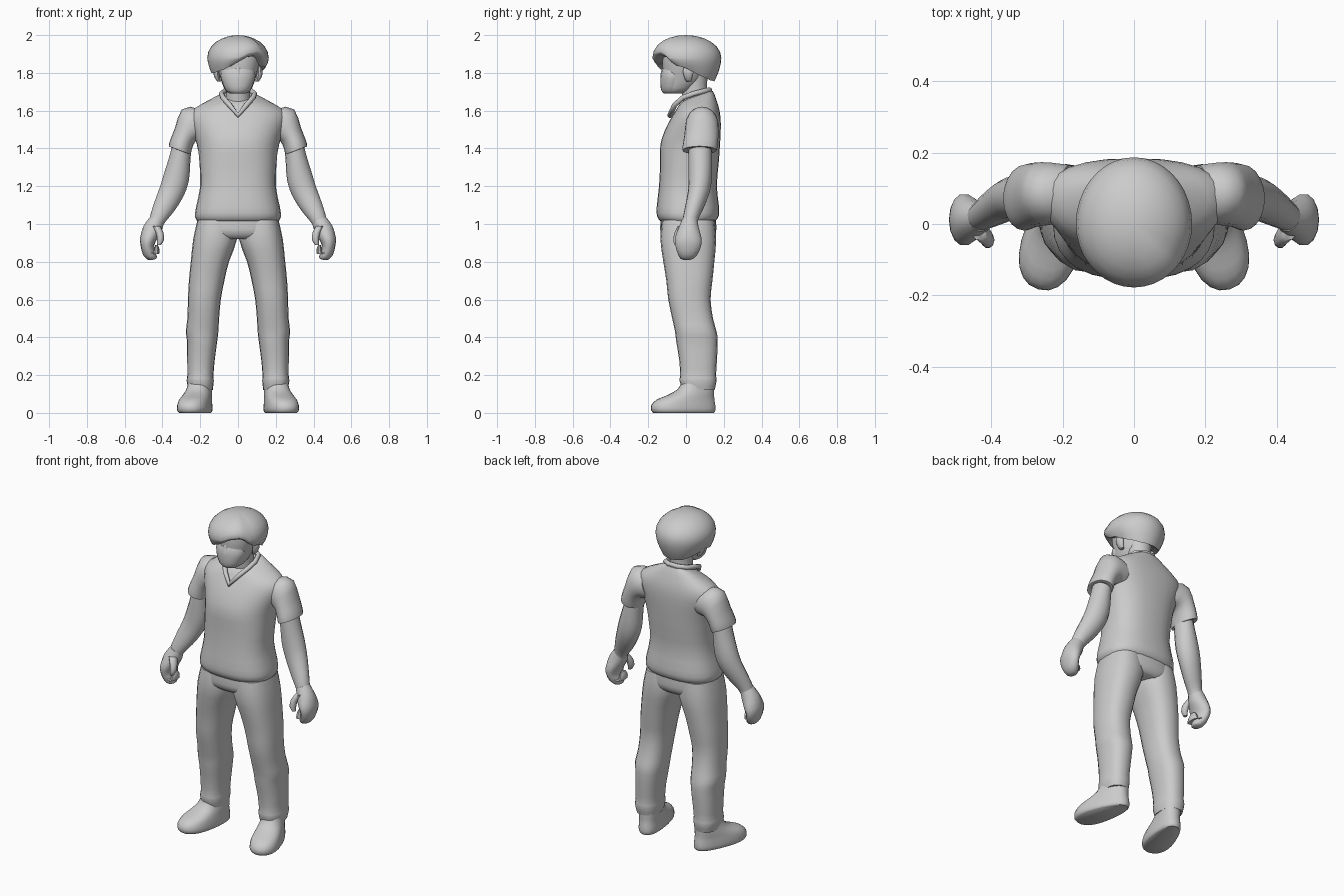
import bpy, bmesh, math

grey = bpy.data.materials.new("plain grey")
grey.diffuse_color = (0.6, 0.6, 0.6, 1)


def finish(name, bm, mirror=False, angle=50):
    bmesh.ops.recalc_face_normals(bm, faces=bm.faces)
    me = bpy.data.meshes.new(name)
    bm.to_mesh(me)
    bm.free()
    for p in me.polygons:
        p.use_smooth = True
    me.set_sharp_from_angle(angle=math.radians(angle))
    me.materials.append(grey)
    ob = bpy.data.objects.new(name, me)
    bpy.context.collection.objects.link(ob)
    if mirror:
        ob.modifiers.new("mirror", 'MIRROR')
    return ob


def catmull(p0, p1, p2, p3, t):
    return [0.5 * (2 * b + (c - a) * t + (2 * a - 5 * b + 4 * c - d) * t * t
                   + (3 * b - a - 3 * c + d) * t ** 3)
            for a, b, c, d in zip(p0, p1, p2, p3)]


def loft(name, rings, mirror=False, n=20, power=2.0, steps=2, warp=None, angle=50):
    """rings: x, y, z, rx, ry, z slope along x, z slope along y"""
    rings = [tuple(r) + (0,) * (7 - len(r)) for r in rings]
    full = []
    for i in range(len(rings) - 1):
        q = [rings[max(i - 1, 0)], rings[i], rings[i + 1], rings[min(i + 2, len(rings) - 1)]]
        full += [catmull(*q, s / steps) for s in range(steps)]
    full.append(rings[-1])
    bm = bmesh.new()
    loops = []
    for x, y, z, rx, ry, sx, sy in full:
        loop = []
        for k in range(n):
            a = 2 * math.pi * k / n
            c, s = math.cos(a), math.sin(a)
            u = rx * math.copysign(abs(c) ** (2 / power), c)
            v = ry * math.copysign(abs(s) ** (2 / power), s)
            co = (x + u, y + v, z + sx * u + sy * v)
            loop.append(bm.verts.new(warp(*co) if warp else co))
        loops.append(loop)
    for a, b in zip(loops, loops[1:]):
        for k in range(n):
            bm.faces.new((a[k], a[(k + 1) % n], b[(k + 1) % n], b[k]))
    bm.faces.new(loops[0])
    bm.faces.new(loops[-1])
    return finish(name, bm, mirror, angle)


# shirt body, narrower at the front of the chest than at the back
def chest_taper(x, y, z):
    f = max(0, min(1, (z - 1.3) / 0.25))
    return (x * (1 - f * max(0, 0.06 - y) * 1.6), y, z)


loft("shirt_body", [
    (0, .01, 1.015, .215, .145), (0, .01, 1.04, .228, .163), (0, .01, 1.09, .222, .165),
    (0, .01, 1.2, .2, .153), (0, .018, 1.32, .205, .155), (0, .022, 1.42, .222, .158),
    (0, .037, 1.5, .25, .147), (0, .052, 1.56, .265, .131), (0, .06, 1.605, .24, .115, 0, .05),
    (0, .062, 1.645, .17, .098, 0, .15), (0, .062, 1.675, .1, .08, 0, .35),
    (0, .062, 1.68, .07, .06, 0, .35)],
    n=28, power=2.5, warp=chest_taper)

# sleeves
loft("sleeve", [
    (.18, .085, 1.53, .03, .08, 2.6), (.24, .085, 1.525, .058, .088, 1.4),
    (.278, .082, 1.475, .055, .09, .65), (.3, .076, 1.425, .057, .092, .42),
    (.309, .072, 1.39, .058, .09, .38), (.308, .072, 1.392, .045, .07, .38)], True, steps=2)

# arms
loft("arm", [
    (.29, .075, 1.45, .045, .06, .4), (.308, .075, 1.34, .055, .062, .35),
    (.325, .075, 1.25, .064, .062, .4), (.352, .068, 1.17, .06, .058, .5),
    (.392, .045, 1.09, .05, .05, .55), (.424, .025, 1.03, .04, .042, .45),
    (.435, .02, 1.0, .036, .04, .4)], True, n=16)

# hands with curled fingers and a thumb
loft("hand", [
    (.428, .02, 1.025, .036, .04, .4), (.452, .014, .975, .047, .055, .35),
    (.473, .012, .925, .045, .072, .1), (.48, .012, .885, .036, .07, 0),
    (.47, .01, .845, .032, .055, -.3), (.453, .005, .818, .024, .035, -.3),
    (.445, .005, .812, .01, .015, -.3)], True, n=14)
loft("thumb", [
    (.435, -.015, .99, .022, .03), (.415, -.038, .955, .02, .024),
    (.41, -.048, .915, .018, .02), (.418, -.05, .89, .01, .012)], True, n=10)
loft("curled_fingers", [
    (.462, .01, .85, .022, .05), (.435, .0, .842, .018, .045),
    (.43, .0, .87, .013, .035), (.432, .0, .89, .007, .02)], True, n=10)

# trousers
loft("hips", [
    (0, .012, 1.07, .2, .145), (0, .012, 1.0, .218, .148), (0, .012, .95, .222, .146),
    (0, .015, .92, .19, .12)], n=24, power=2.5)
loft("trouser_leg", [
    (.115, .012, 1.02, .1, .138), (.121, .012, .92, .116, .148), (.149, .015, .8, .101, .135),
    (.166, .018, .7, .094, .122), (.178, .018, .6, .087, .112), (.184, .035, .5, .084, .108),
    (.19, .052, .43, .086, .11), (.19, .058, .38, .08, .11), (.196, .064, .28, .073, .1),
    (.199, .064, .2, .069, .095), (.2, .064, .17, .072, .098), (.198, .066, .12, .064, .085)],
    True, n=20, power=2.4)


# shoes, turned outward and wider at the toe
def toe_out(x, y, z):
    dx, dy = x - .195, y - .08
    dx *= 1 + max(0, min(.3, -dy * 1.4))
    c, s = math.cos(.27), math.sin(.27)
    return (.195 + c * dx - s * dy, .08 + s * dx + c * dy, z)


loft("shoe", [
    (.195, -.015, .0, .062, .165), (.195, -.017, .012, .07, .174), (.195, -.017, .04, .07, .174),
    (.195, -.005, .07, .067, .157), (.195, .025, .095, .064, .125), (.195, .052, .125, .06, .098),
    (.195, .064, .165, .055, .085)], True, n=24, power=2.3, warp=toe_out)

# neck and head
loft("neck", [(0, .06, 1.6, .075, .07), (0, .045, 1.68, .064, .066), (0, .04, 1.8, .07, .075)], n=16)
loft("head", [
    (0, -.07, 1.69, .04, .042), (0, -.05, 1.705, .065, .072), (0, -.03, 1.74, .083, .094),
    (0, -.015, 1.78, .096, .106), (0, -.01, 1.84, .112, .115), (0, 0, 1.91, .115, .12),
    (0, 0, 1.96, .07, .08)], n=20, power=2.2)
# face mask with its raised nose ridge
loft("face_mask", [
    (0, -.075, 1.692, .045, .045), (0, -.075, 1.71, .066, .057), (0, -.072, 1.75, .083, .064),
    (0, -.068, 1.785, .092, .066, 0, -.1), (0, -.07, 1.808, .086, .054, 0, -.25)], n=20)
loft("nose", [
    (0, -.11, 1.79, .026, .027), (0, -.112, 1.81, .018, .02), (0, -.105, 1.86, .012, .012)], n=10)
loft("ear", [
    (.1, .015, 1.755, .01, .015), (.11, .012, 1.775, .014, .022),
    (.115, .012, 1.81, .016, .03), (.11, .012, 1.84, .01, .02)], True, n=10)

# swept hair: a cap whose lower edge height varies with direction (degrees, height)
edge_line = [(0, 1.825), (30, 1.785), (60, 1.76), (90, 1.755), (120, 1.76), (150, 1.785),
             (180, 1.80), (210, 1.80), (240, 1.82), (262, 1.845), (290, 1.885),
             (315, 1.895), (335, 1.845), (360, 1.825)]


def edge(deg):
    for (a, za), (b, zb) in zip(edge_line, edge_line[1:]):
        if a <= deg <= b:
            return za + (zb - za) * (deg - a) / (b - a)


bm = bmesh.new()
N = 36
top = bm.verts.new((0, 0, 2.0))
base = bm.verts.new((0, 0, 1.87))
columns = []
for k in range(N):
    deg = 360 * k / N
    a = math.radians(deg)
    c, s = math.cos(a), math.sin(a)
    low = edge(deg)
    mid = max(1.88, low + .02)
    ry = .187 if s > 0 else .178
    under = .8 if s > 0 else .88
    col = []
    for i in range(1, 7):
        ph = math.pi / 2 * i / 6
        r = math.sin(ph)
        col.append((r, mid + (2.0 - mid) * math.cos(ph)))
    for i in range(1, 5):
        t = i / 4
        col.append((1 - (1 - under) * t ** 1.8, mid + (low - mid) * t))
    columns.append([bm.verts.new((.163 * r * c, ry * r * s, z)) for r, z in col])
for a, b in zip(columns, columns[1:] + columns[:1]):
    bm.faces.new((top, a[0], b[0]))
    bm.faces.new((base, b[-1], a[-1]))
    for i in range(len(a) - 1):
        bm.faces.new((a[i], a[i + 1], b[i + 1], b[i]))
finish("hair", bm)

# V-neck collar band
half = [(.0, -.085, 1.575), (.045, -.06, 1.63), (.08, -.015, 1.67), (.088, .04, 1.69),
        (.07, .1, 1.705), (.03, .125, 1.71)]
path = half + [(-x, y, z) for x, y, z in reversed(half[1:])]
cu = bpy.data.curves.new("collar", 'CURVE')
cu.dimensions = '3D'
cu.bevel_depth = .014
cu.bevel_resolution = 2
sp = cu.splines.new('POLY')
sp.points.add(len(path) - 1)
for p, co in zip(sp.points, path):
    p.co = (*co, 1)
sp.use_cyclic_u = True
cu.materials.append(grey)
bpy.context.collection.objects.link(bpy.data.objects.new("collar", cu))
